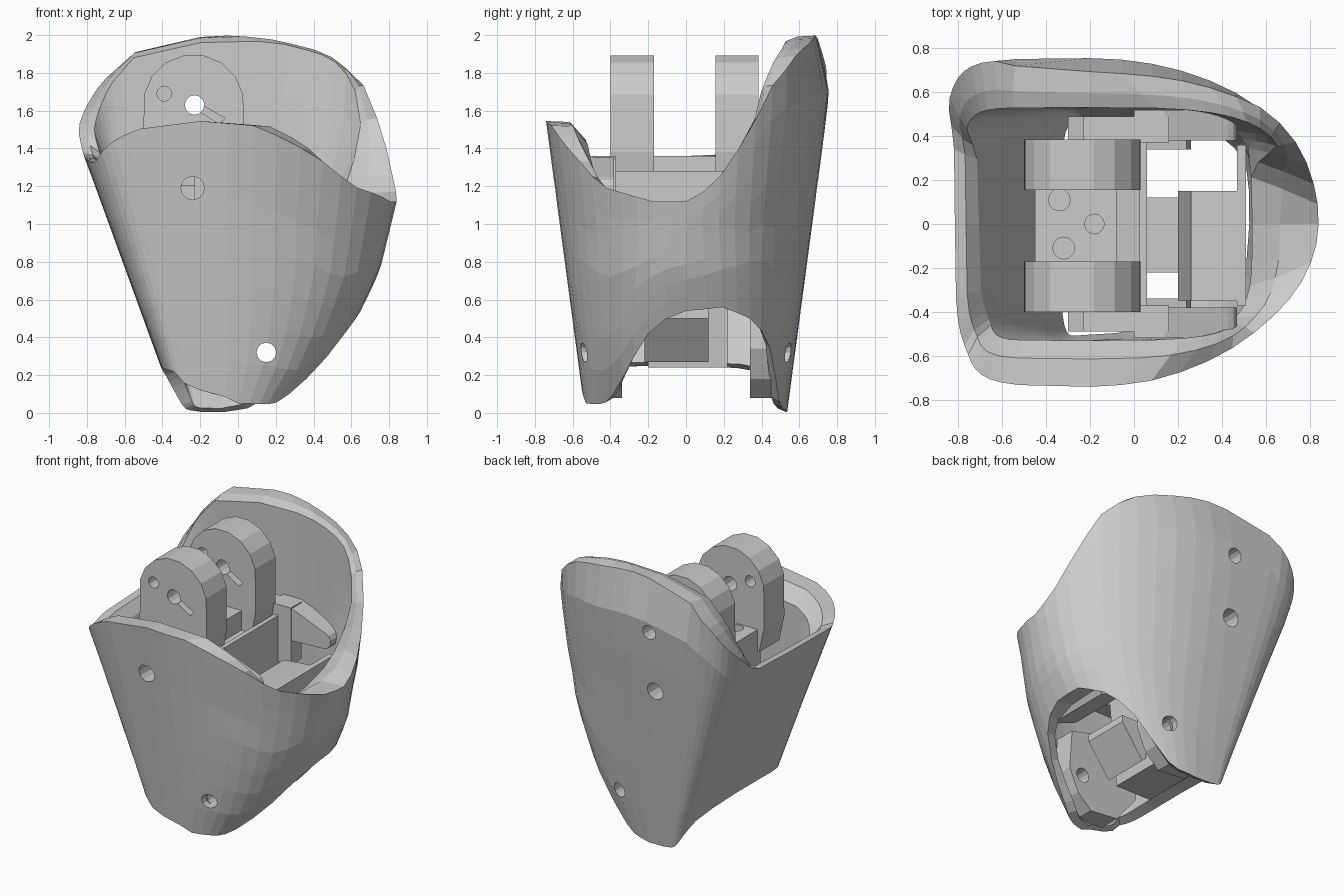
import bpy, bmesh, math
from mathutils import Matrix, Vector

if "Cube" in bpy.data.objects:
    bpy.data.objects.remove(bpy.data.objects["Cube"])


def lerp(table, v):
    for (a, p), (b, q) in zip(table, table[1:]):
        if v <= b:
            return p + (q - p) * max(0, (v - a) / (b - a))
    return table[-1][1]


def finish(bm, name):
    bmesh.ops.recalc_face_normals(bm, faces=bm.faces)
    me = bpy.data.meshes.new(name)
    bm.to_mesh(me)
    bm.free()
    ob = bpy.data.objects.new(name, me)
    bpy.context.collection.objects.link(ob)
    return ob


def prism(name, pts, y0, y1):
    """Extrude an x-z profile along y."""
    bm = bmesh.new()
    a = [bm.verts.new((x, y0, z)) for x, z in pts]
    b = [bm.verts.new((x, y1, z)) for x, z in pts]
    n = len(pts)
    bm.faces.new(a)
    bm.faces.new(b[::-1])
    for i in range(n):
        bm.faces.new((a[i], b[i], b[(i + 1) % n], a[(i + 1) % n]))
    return finish(bm, name)


def box(name, x0, x1, y0, y1, z0, z1):
    return prism(name, [(x0, z0), (x1, z0), (x1, z1), (x0, z1)], y0, y1)


def circle(x, z, r, n=12, a0=0, a1=360):
    full = a1 - a0 == 360
    return [(x + r * math.cos(math.radians(a0 + (a1 - a0) * i / (n if full else n - 1))),
             z + r * math.sin(math.radians(a0 + (a1 - a0) * i / (n if full else n - 1)))) for i in range(n)]


def cut(ob, *cutters):
    for c in cutters:
        c.hide_render = True
        m = ob.modifiers.new("cut", 'BOOLEAN')
        m.operation, m.object, m.solver = 'DIFFERENCE', c, 'EXACT'
        bpy.context.view_layer.objects.active = ob
        bpy.ops.object.modifier_apply(modifier=m.name)
        bpy.data.objects.remove(c)


# Shell: teardrop section, square-ish at -x and rounded at +x
XC = -0.2
XL = [(0, -.32), (1.32, -.80), (1.5, -.87), (2, -.93)]
XR = [(0, .26), (.2, .44), (.35, .55), (.55, .655), (.75, .75), (1.12, .84), (1.5, .88), (2, .9)]
H = [(0, .535), (1.65, .755), (1.82, .755), (2, .69)]
RIM = [(0, 1.12), (12, 1.2), (25, 1.44), (39, 1.77), (55, 1.91), (80, 2), (90, 1.99), (105, 1.83),
       (130, 1.65), (150, 1.53), (160, 1.46), (170, 1.38), (180, 1.36), (215, 1.32), (235, 1.39),
       (260, 1.49), (270, 1.545), (286, 1.52), (305, 1.36), (320, 1.2), (345, 1.12), (360, 1.12)]
HEM = [(0, .54), (15, .56), (30, .5), (42, .4), (50, .25), (56, .1), (64, .03), (85, .0), (110, .03),
       (130, .12), (150, .2), (180, .25), (250, .22), (270, .12), (285, .05), (312, .045), (320, .07),
       (328, .15), (335, .25), (345, .42), (353, .5), (360, .54)]


def section(deg, z, inner):
    c, s = math.cos(math.radians(deg)), math.sin(math.radians(deg))
    xl, xr, h = lerp(XL, z), lerp(XR, z), lerp(H, z)
    n = lerp([(0, 3), (.5, 2.4), (1, 2)], z) if c >= 0 else 5.5
    if inner:
        xl, h = xl + .085, min(.53, h - .05)
        xr -= lerp([(.4, .08), (.75, .2), (1.1, .3), (1.5, .16), (2, .14)], z)
        n = lerp([(.4, 3), (1.1, 4.5), (1.5, 3.5)], z) if c >= 0 else 7
    a = (xr - XC) if c >= 0 else (XC - xl)
    return Vector((XC + math.copysign(a * abs(c) ** (2 / n), c),
                   math.copysign(h * abs(s) ** (2 / n), s), z))


bm = bmesh.new()
cols, COLS, ROWS = [], 48, 7
for k in range(COLS):
    d = 360 * k / COLS
    zb, zt = lerp(HEM, d), lerp(RIM, d)
    zi = zt - lerp([(10, .08), (30, .03), (160, .03), (200, .1)], d)
    loop = [section(d, zb + (zt - zb) * i / ROWS, False) for i in range(ROWS + 1)]
    ridge = loop[-1].lerp(section(d, zt, True), .6)
    ridge.z = zt - .005
    loop.append(ridge)
    loop += [section(d, zi + (zb + .02 - zi) * i / ROWS, True) for i in range(ROWS + 1)]
    cols.append([bm.verts.new(p) for p in loop])
for a, b in zip(cols, cols[1:] + cols[:1]):
    for i in range(len(a)):
        j = (i + 1) % len(a)
        bm.faces.new((a[i], b[i], b[j], a[j]))
shell = finish(bm, "outer_shell")
cut(shell, prism("pin_low", circle(.15, .32, .052), -1, 1),
    prism("pin_mid", circle(-.24, 1.19, .062), -1, 1),
    prism("pin_top", circle(-.23, 1.63, .052), .3, 1))

# Upper hinge lugs with pin hole and cable holes
for name, y0, y1 in (("hinge_lug_front", -.4, -.17), ("hinge_lug_back", .155, .385)):
    prof = circle(-.235, 1.63, .268, 10, -10, 190) + [(-.5, 1.38), (-.46, 1.2), (0, 1.2), (.03, 1.38)]
    lug = prism(name, prof, y0, y1)
    cut(lug, prism("pin", circle(-.23, 1.63, .052), -1, 1),
        prism("cable", circle(-.39, 1.69, .04), y0 - .1, y1 + .1),
        prism("slot", [(-.21, 1.6), (-.1, 1.53), (-.07, 1.56), (-.19, 1.63)], y0 - .1, y0 + .1))

# Central core under the hinge, with vertical bores
core = prism("core_block", [(-.45, 1.36), (-.08, 1.36), (-.08, 1.22), (.04, 1.2), (.04, .85),
                            (-.02, .24), (-.3, .24), (-.45, .9)], -.2, .22)
bm = bmesh.new()
for x, y, r in ((-.18, 0, .045), (-.34, .11, .05), (-.32, -.11, .05)):
    bmesh.ops.create_cone(bm, cap_ends=True, segments=12, radius1=r, radius2=r, depth=1,
                          matrix=Matrix.Translation((x, y, 1.35)))
cut(core, finish(bm, "bores"))
box("cross_wall", .025, .06, -.5, .5, .9, 1.28)

# Mirrored parts: side ribs, arms with rounded tips, lower pin ears
for side, s in (("front", -1), ("back", 1)):
    box("side_rib_" + side, -.23, .16, s * .37, s * .49, .95, 1.36)
    prism("arm_" + side, [(0, 1.36), (.14, 1.36)] + circle(.41, 1.19, .06, 7, 75, -105) + [(.1, 1.12), (0, 1.12)],
          s * .38, s * .52)
    ear = prism("pin_ear_" + side, [(-.3, .3), (-.14, .1), (.08, .08), (.19, .18), (.26, .34), (.24, .62), (-.3, .75)],
                s * .34, s * .49)
    cut(ear, prism("pin", circle(.15, .32, .052), -1, 1))

# Guide bracket behind the +x wall, and a low panel beside the core
prism("guide_bracket", [(.26, 1.1), (.48, 1.12), (.48, .75), (.4, .62), (.2, .7)], -.35, .15)
box("bracket_plate", .47, .51, -.37, .36, .75, 1.12)
prism("low_panel", [(.0, .3), (.03, .27), (.2, .5), (.2, .55), (0, .55)], -.22, .12)
